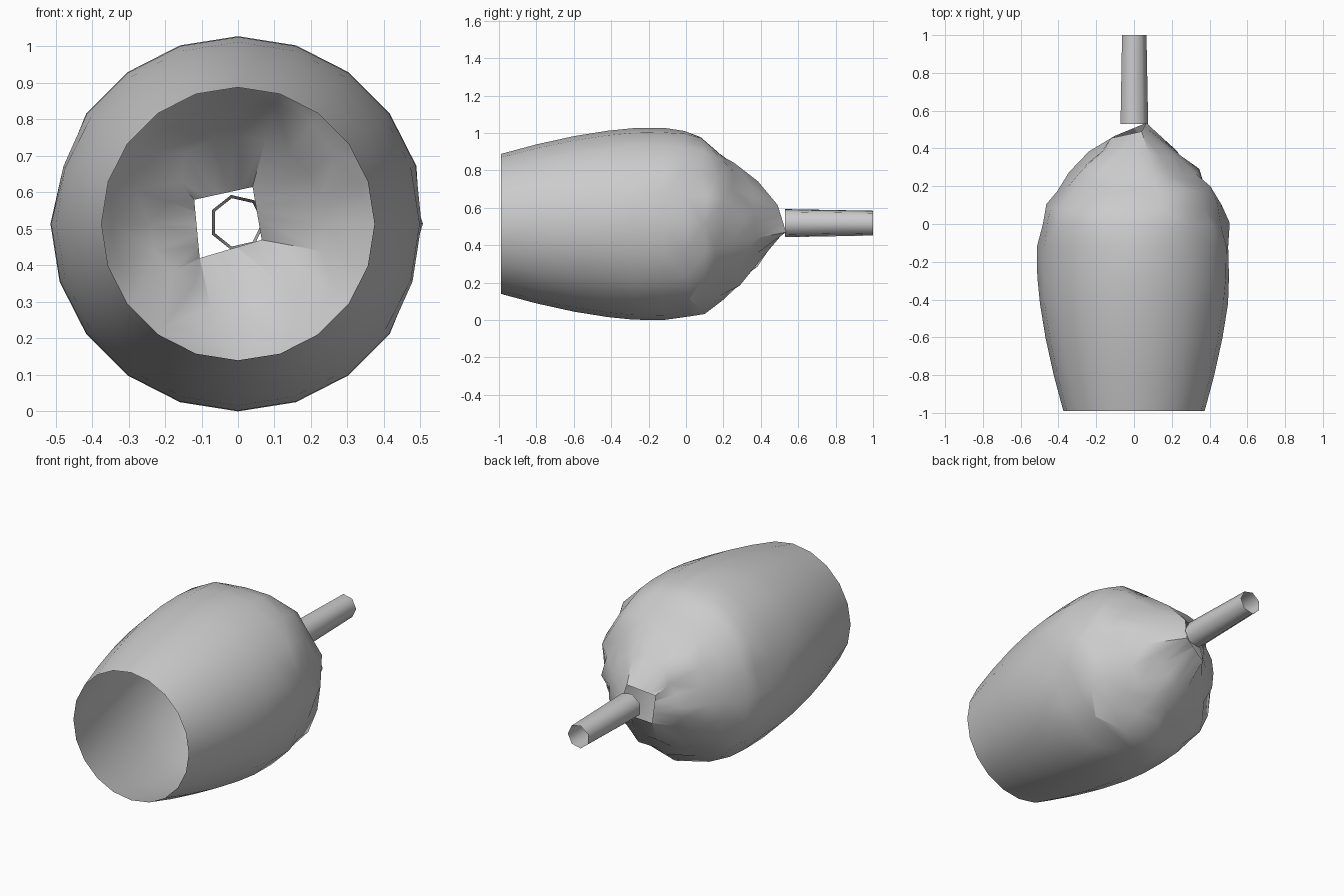
import bpy, bmesh, math, random
from mathutils import Vector

if "Cube" in bpy.data.objects:
    bpy.data.objects.remove(bpy.data.objects["Cube"])

random.seed(4)
CZ = 0.514
SEG = 20


def ring(y, r, cx=0, cz=CZ, n=SEG, dent=0.0, wobble=0.0):
    pts = []
    for i in range(n):
        a = 2 * math.pi * i / n
        k = r - dent * random.choice((0, 0, 0.4, 1))
        pts.append(Vector((cx + k * math.cos(a), y + random.uniform(-wobble, wobble),
                           cz + k * math.sin(a))))
    return pts


def loft(name, rings, angle):
    bm = bmesh.new()
    rows = [[bm.verts.new(p) for p in r] for r in rings]
    for a, b in zip(rows, rows[1:]):
        n = len(a)
        for i in range(n):
            j = (i + 1) % n
            bm.faces.new((a[i], b[i], b[j], a[j]))
    bmesh.ops.remove_doubles(bm, verts=bm.verts, dist=0.0005)
    bmesh.ops.triangulate(bm, faces=bm.faces)
    bmesh.ops.recalc_face_normals(bm, faces=bm.faces)
    me = bpy.data.meshes.new(name)
    bm.to_mesh(me)
    bm.free()
    ob = bpy.data.objects.new(name, me)
    bpy.context.collection.objects.link(ob)
    bpy.ops.object.select_all(action='DESELECT')
    ob.select_set(True)
    bpy.context.view_layer.objects.active = ob
    bpy.ops.object.shade_smooth_by_angle(angle=math.radians(angle))
    return ob


# smooth barrel of the bowl, open at the front
rings = [ring(y, r) for y, r in
         [(-0.99, 0.374), (-0.8, 0.425), (-0.6, 0.469), (-0.42, 0.498),
          (-0.28, 0.512), (-0.12, 0.514)]]

# crumpled, faceted shoulder
rings += [ring(y, r, dent=d, wobble=w) for y, r, d, w in
          [(0.0, 0.507, 0.025, 0.02), (0.09, 0.482, 0.045, 0.02),
           (0.18, 0.425, 0.05, 0.025), (0.27, 0.345, 0.05, 0.025),
           (0.37, 0.24, 0.04, 0.02)]]

# skewed four-cornered hole where the bowl closes
corners = [Vector(c) for c in ((0.065, 0.535, 0.47), (0.04, 0.49, 0.615),
                               (-0.12, 0.455, 0.58), (-0.105, 0.465, 0.42))]
hole = []
for i in range(SEG):
    s = ((i + 2) % SEG) / (SEG / 4)
    k = int(s)
    hole.append(corners[k].lerp(corners[(k + 1) % 4], s - k))
rings.append(hole)

# small dents on both flanks of the barrel
for i in (0, 9, 19):
    for r, depth in ((4, 0.012), (5, 0.02)):
        p = rings[r][i]
        p.x *= 1 - depth * 1.5
bowl = loft("bowl", rings, 40)

# hollow hexagonal stem
stem = loft("stem", [ring(0.53, 0.077, -0.002, 0.518, 7),
                     ring(1.0, 0.068, -0.002, 0.518, 7)], 60)
